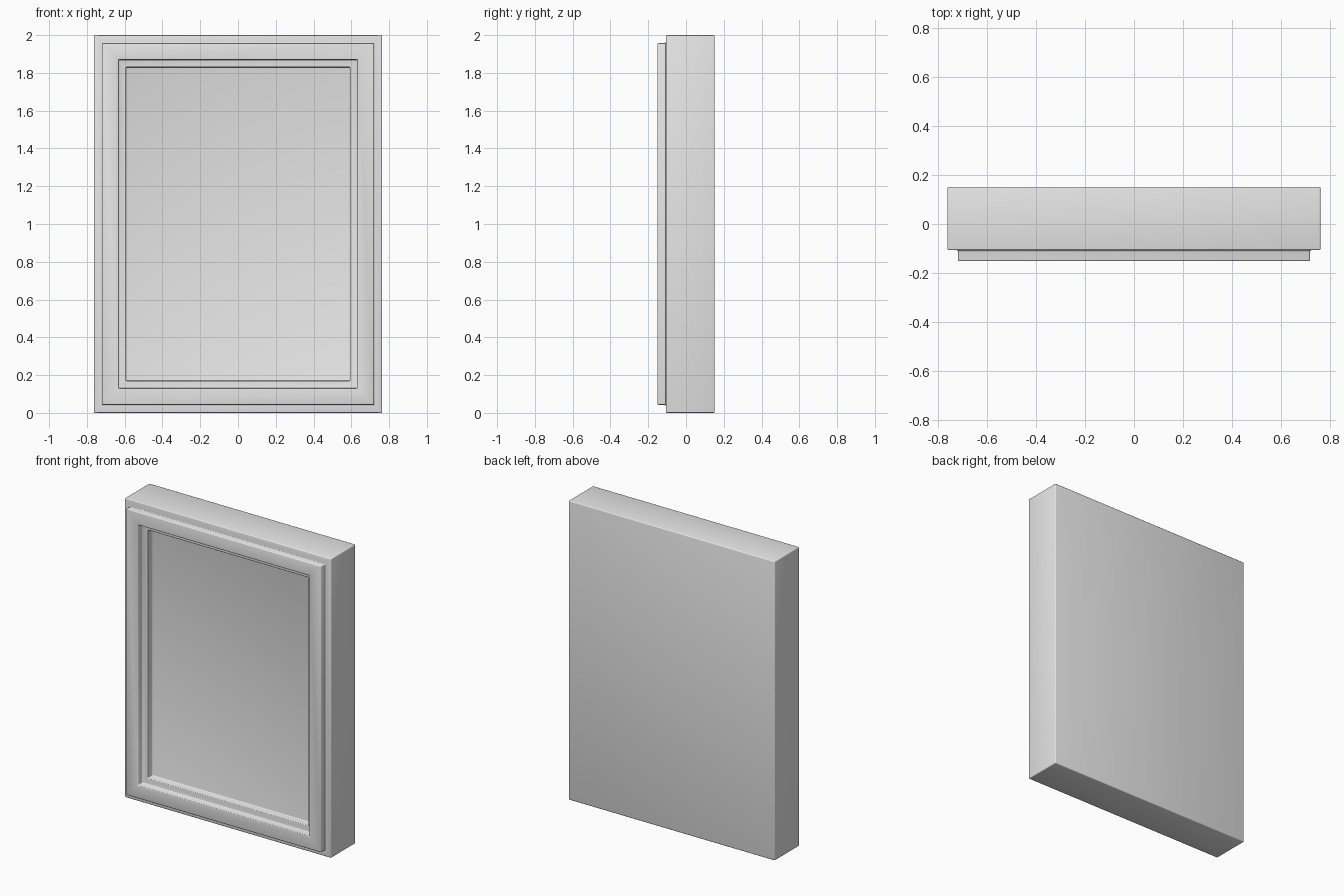
import bpy
import bmesh
import math

if "Cube" in bpy.data.objects:
    bpy.data.objects.remove(bpy.data.objects["Cube"], do_unlink=True)

HALF_W, HALF_H = 0.763, 1.0

grey = bpy.data.materials.new("plain_grey")
grey.use_nodes = True
colour = (0.8, 0.8, 0.8, 1.0)
grey.diffuse_color = colour
grey.node_tree.nodes["Principled BSDF"].inputs["Base Color"].default_value = colour


def stepped_part(name, steps, bevel):
    """Join concentric rectangles, each given as (inset, y), and cap both ends."""
    bm = bmesh.new()
    rings = []
    for inset, y in steps:
        w, h = HALF_W - inset, HALF_H - inset
        corners = ((-w, -h), (w, -h), (w, h), (-w, h))
        rings.append([bm.verts.new((x, y, HALF_H + z)) for x, z in corners])
    for a, b in zip(rings, rings[1:]):
        for i in range(4):
            j = (i + 1) % 4
            bm.faces.new((a[i], a[j], b[j], b[i]))
    bm.faces.new(rings[0])
    bm.faces.new(rings[-1])
    bmesh.ops.recalc_face_normals(bm, faces=bm.faces)
    mesh = bpy.data.meshes.new(name)
    bm.to_mesh(mesh)
    bm.free()
    mesh.materials.append(grey)
    obj = bpy.data.objects.new(name, mesh)
    bpy.context.collection.objects.link(obj)
    mod = obj.modifiers.new("soft_edges", "BEVEL")
    mod.width = bevel
    mod.segments = 3
    mod.limit_method = "ANGLE"
    bpy.ops.object.select_all(action="DESELECT")
    obj.select_set(True)
    bpy.context.view_layer.objects.active = obj
    bpy.ops.object.modifier_apply(modifier=mod.name)
    bpy.ops.object.shade_smooth_by_angle(angle=math.radians(40))
    return obj


# Frame: back slab, raised moulding, inner ledge and recessed picture panel
BACK, SLAB, FRONT, PANEL = 0.152, -0.107, -0.152, -0.057
stepped_part("frame", [
    (0.0, BACK),
    (0.0, SLAB),
    (0.043, SLAB),
    (0.043, FRONT),
    (0.13, FRONT),
    (0.13, SLAB),
    (0.17, SLAB),
    (0.17, PANEL),
], 0.006)
